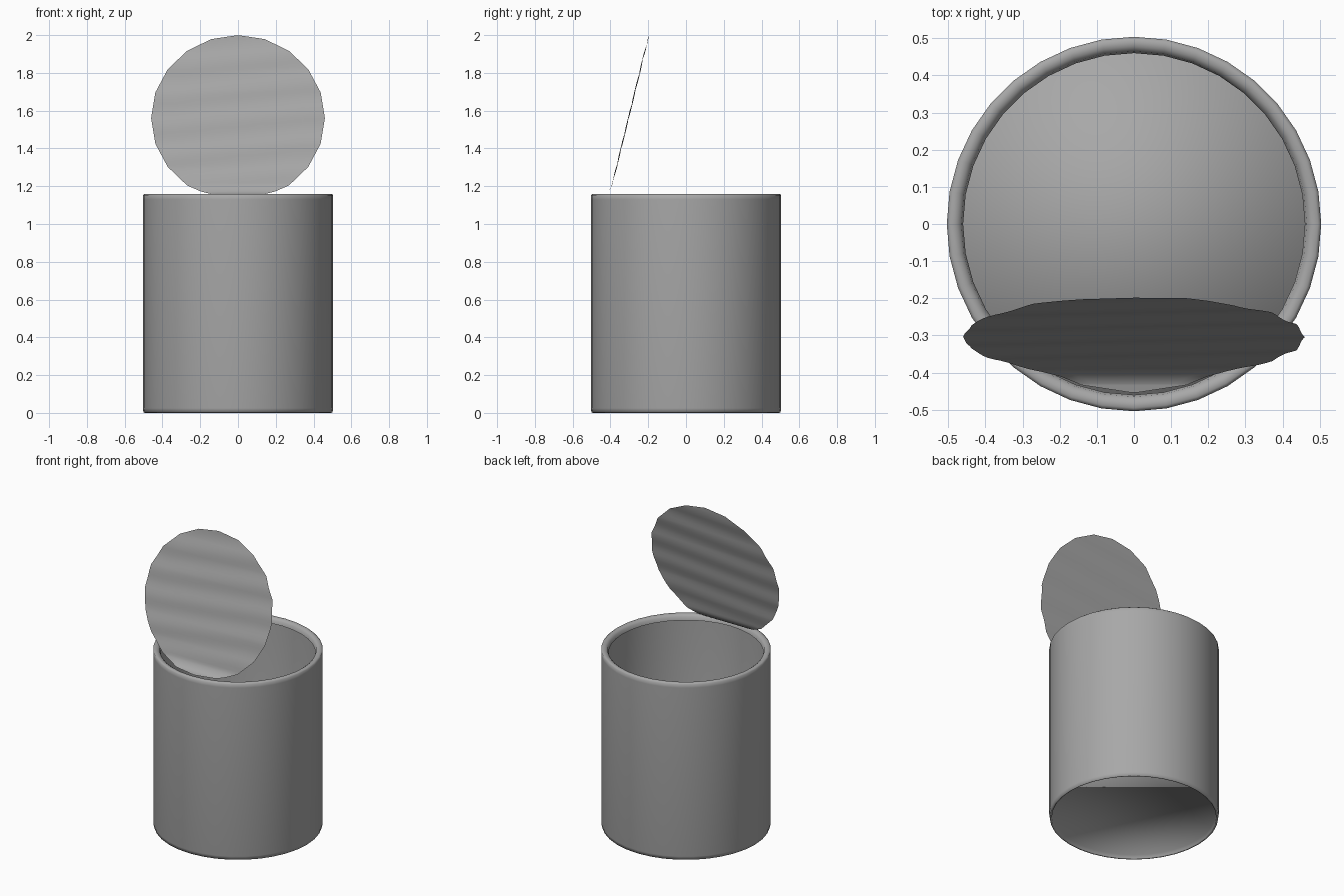
import bpy, math

if "Cube" in bpy.data.objects:
    bpy.data.objects.remove(bpy.data.objects["Cube"])

SIDES = 36
R = 0.504          # outer wall radius
RI = 0.46          # inner rim / lid radius
H = 1.16           # can height
LID_SIDES = 20

metal = bpy.data.materials.new("dark_metal")
metal.diffuse_color = (0.39, 0.39, 0.39, 1)
metal.use_nodes = True
metal.node_tree.nodes["Principled BSDF"].inputs["Base Color"].default_value = metal.diffuse_color


def make_object(name, verts, faces):
    mesh = bpy.data.meshes.new(name)
    mesh.from_pydata(verts, [], faces)
    mesh.update()
    mesh.materials.append(metal)
    obj = bpy.data.objects.new(name, mesh)
    bpy.context.collection.objects.link(obj)
    for p in mesh.polygons:
        p.use_smooth = True
    return obj


def lathe(name, profile):
    # revolve a profile around z, closing its first ring with a floor
    verts, faces = [], []
    for r, z in profile:
        for i in range(SIDES):
            a = math.pi / 2 + 2 * math.pi * i / SIDES
            verts.append((r * math.cos(a), r * math.sin(a), z))
    for k in range(len(profile) - 1):
        for i in range(SIDES):
            j = (i + 1) % SIDES
            faces.append((k * SIDES + i, k * SIDES + j,
                          (k + 1) * SIDES + j, (k + 1) * SIDES + i))
    faces.append(tuple(reversed(range(SIDES))))
    return make_object(name, verts, faces)


# Can body: recessed base, thin bottom rim, wall, rounded top rim
lathe("can_body", [
    (0.484, 0.025), (0.488, 0.004), (0.493, 0.0), (R - 0.004, 0.002), (R, 0.025),
    (R, H - 0.03), (R, H - 0.007), (R - 0.009, H), (RI + 0.018, H - 0.002),
    (RI + 0.005, H - 0.012), (RI, H - 0.035),
])


# Opened lid: a bent, slightly rippled disc hinged on the front rim
def interp(points, t):
    for p, q in zip(points, points[1:]):
        if t <= q[0] + 1e-6:
            f = (t - p[0]) / (q[0] - p[0])
            return [a + f * (b - a) for a, b in zip(p[1:], q[1:])]


BEND = [(0.0, -0.455, 1.154), (0.025, -0.431, 1.160), (0.05, -0.411, 1.172),
        (0.085, -0.393, 1.202), (0.12, -0.384, 1.236), (2 * RI, -0.197, 2.0)]
OUTLINE = [(RI - RI * math.cos(2 * math.pi * k / LID_SIDES),
            RI * math.sin(2 * math.pi * k / LID_SIDES))
           for k in range(LID_SIDES // 2 + 1)]

ts = {round(2 * RI * i / 36, 4) for i in range(1, 36)}
ts |= {round(p[0], 4) for p in OUTLINE[1:-1]}
ts = [0.001] + sorted(ts) + [2 * RI - 0.001]
COLS = 8
verts, faces = [], []
for t in ts:
    y, z = interp(BEND, t)
    w = interp(OUTLINE, t)[0]
    fade = min(1, max(0, (t - 0.05) / 0.1))
    for c in range(COLS + 1):
        x = w * (2 * c / COLS - 1)
        ripple = 0.003 * fade * math.sin(2 * math.pi * (t - 0.1 * x) / 0.165)
        verts.append((x, y + ripple, z))
for k in range(len(ts) - 1):
    for c in range(COLS):
        a = k * (COLS + 1) + c
        faces.append((a, a + 1, a + COLS + 2, a + COLS + 1))
make_object("lid", verts, faces)
